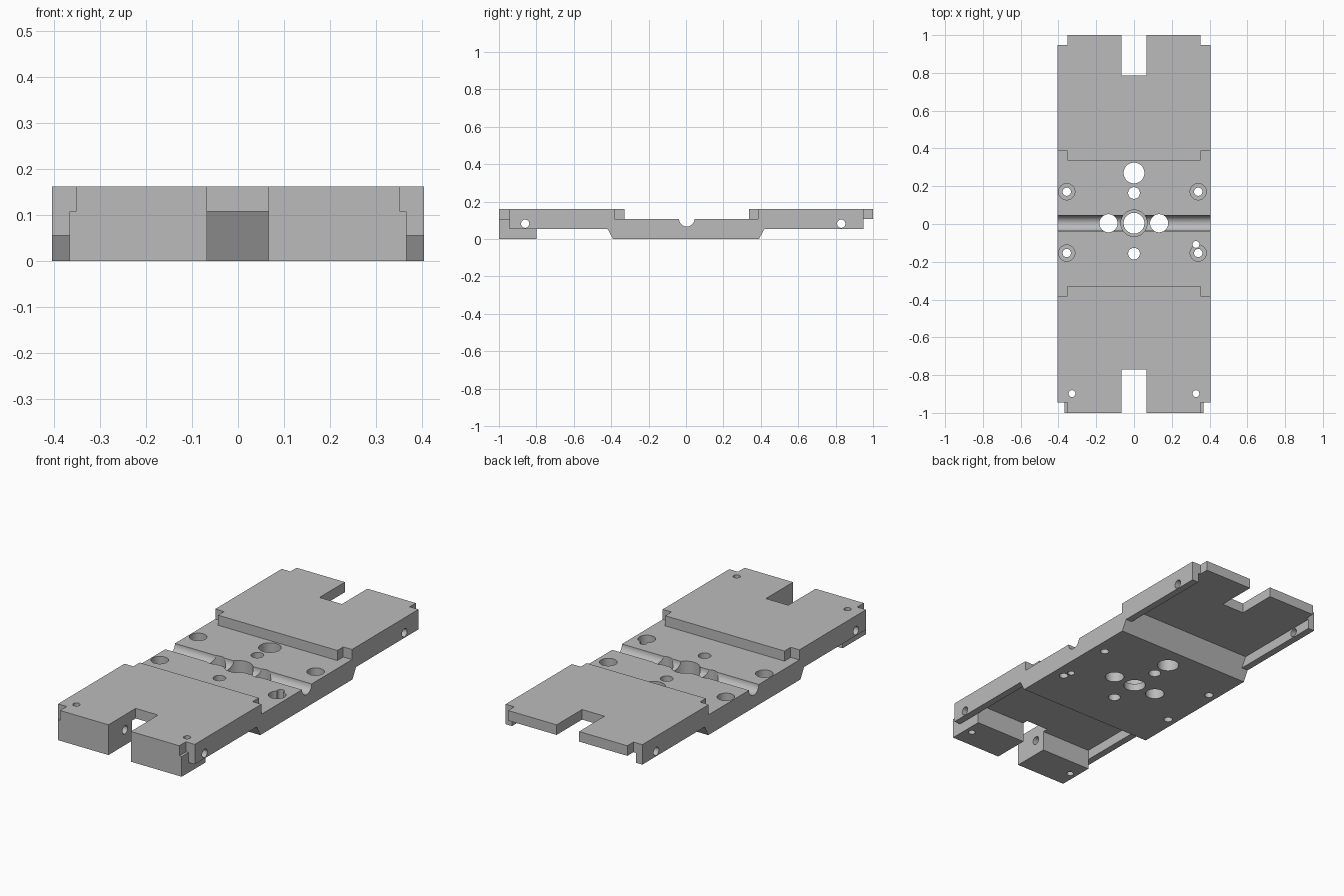
import bpy, math
from mathutils import Matrix
import bmesh

if "Cube" in bpy.data.objects:
    bpy.data.objects.remove(bpy.data.objects["Cube"])

W, TOP, DECK, RAIL = 0.405, 0.162, 0.108, 0.055   # half width and height levels
INNER, TAB = 0.367, 0.353                         # half widths of foot and tabs
CY = 0.004                                        # centre of the groove in y

grey = bpy.data.materials.new("plain grey")
grey.use_nodes = True
colour = (0.5, 0.5, 0.5, 1)
grey.diffuse_color = colour
grey.node_tree.nodes["Principled BSDF"].inputs["Base Color"].default_value = colour


def make(name, bm):
    bmesh.ops.recalc_face_normals(bm, faces=bm.faces)
    mesh = bpy.data.meshes.new(name)
    bm.to_mesh(mesh)
    bm.free()
    mesh.materials.append(grey)
    ob = bpy.data.objects.new(name, mesh)
    bpy.context.collection.objects.link(ob)
    return ob


def prism(name, profile, x0, x1):
    """Side profile of (y, z) points extruded along x."""
    bm = bmesh.new()
    face = bm.faces.new([bm.verts.new((x0, y, z)) for y, z in profile])
    ext = bmesh.ops.extrude_face_region(bm, geom=[face])["geom"]
    verts = [v for v in ext if isinstance(v, bmesh.types.BMVert)]
    bmesh.ops.translate(bm, verts=verts, vec=(x1 - x0, 0, 0))
    return make(name, bm)


def cut(cutter):
    cutter.hide_render = True
    mod = plate.modifiers.new("cut", "BOOLEAN")
    mod.operation, mod.solver, mod.object = "DIFFERENCE", "EXACT", cutter
    bpy.context.view_layer.objects.active = plate
    bpy.ops.object.modifier_apply(modifier=mod.name)
    bpy.data.objects.remove(cutter)


def cut_box(x0, x1, y0, y1, z0, z1):
    cut(prism("box_cutter", [(y0, z0), (y1, z0), (y1, z1), (y0, z1)], x0, x1))


def cut_hole(x, y, z, radius, depth, along_x=False):
    bm = bmesh.new()
    turn = Matrix.Rotation(math.pi / 2, 4, "Y") if along_x else Matrix()
    bmesh.ops.create_cone(bm, cap_ends=True, segments=48, radius1=radius, radius2=radius,
                          depth=depth, matrix=Matrix.Translation((x, y, z)) @ turn)
    cut(make("hole_cutter", bm))


def cut_down(x, y, radius, floor=-0.2):
    """Vertical hole from above down to a floor level."""
    cut_hole(x, y, (floor + 0.3) / 2, radius, 0.3 - floor)


# Main plate from its side profile
plate = prism("base_plate", [
    (-1, 0), (-0.8, 0), (-0.8, RAIL), (-0.42, RAIL), (-0.39, 0),
    (0.39, 0), (0.42, RAIL), (1, RAIL), (1, TOP), (0.336, TOP),
    (0.336, DECK), (-0.328, DECK), (-0.328, TOP), (-1, TOP)], -W, W)

# Underside pockets that leave thin side rails and sloped centre block ends
run = 0.03 / RAIL
low, high = 0.39 - 0.1 * run, 0.39 + DECK * run
cut(prism("pocket_cutter", [(-0.8, -0.1), (-low, -0.1), (-high, DECK), (-0.8, DECK)], -INNER, INNER))
cut(prism("pocket_cutter", [(low, -0.1), (1.1, -0.1), (1.1, DECK), (high, DECK)], -INNER, INNER))

# Corner notches, foot sides and recessed tabs beside the deck
for s in (-1, 1):
    def side_box(inner, y0, y1, z0, z1):
        a, b = sorted((s * inner, s * 0.5))
        cut_box(a, b, y0, y1, z0, z1)
    side_box(INNER, -1.1, -0.8, -0.1, RAIL)
    side_box(INNER, -1.1, -0.944, -0.1, 0.3)
    side_box(TAB, -1.1, -0.944, DECK, 0.3)
    side_box(TAB, 0.948, 1.1, -0.1, 0.3)
    side_box(TAB, 0.3, 0.386, DECK, 0.3)
    side_box(TAB, -0.381, -0.3, DECK, 0.3)

# End slots
cut_box(-0.067, 0.066, -1.1, -0.77, -0.1, 0.3)
cut_box(-0.067, 0.066, 0.785, 1.1, -0.1, 0.3)

# Round cross groove
cut_hole(0, CY, DECK, 0.041, 1, along_x=True)

# Centre row of holes, the middle one counterbored
cut_down(0, CY, 0.07, 0.04)
cut_down(0, CY, 0.055)
for x in (-0.135, 0.133):
    cut_down(x, CY, 0.048)
cut_down(0, 0.27, 0.055)
for y in (0.164, -0.157):
    cut_down(0, y, 0.031)

# Counterbored corner screw holes and a pin hole
for x in (-0.356, 0.34):
    for y in (0.171, -0.154):
        cut_down(x, y, 0.043, 0.05)
        cut_down(x, y, 0.022)
cut_down(0.328, -0.108, 0.018)

# Foot holes and side cross holes
for x in (-0.328, 0.328):
    cut_down(x, -0.898, 0.018)
for y in (-0.86, 0.83):
    cut_hole(0, y, 0.082, 0.022, 1, along_x=True)

bpy.ops.object.select_all(action="DESELECT")
plate.select_set(True)
bpy.context.view_layer.objects.active = plate
bpy.ops.object.shade_smooth_by_angle(angle=math.radians(30))
